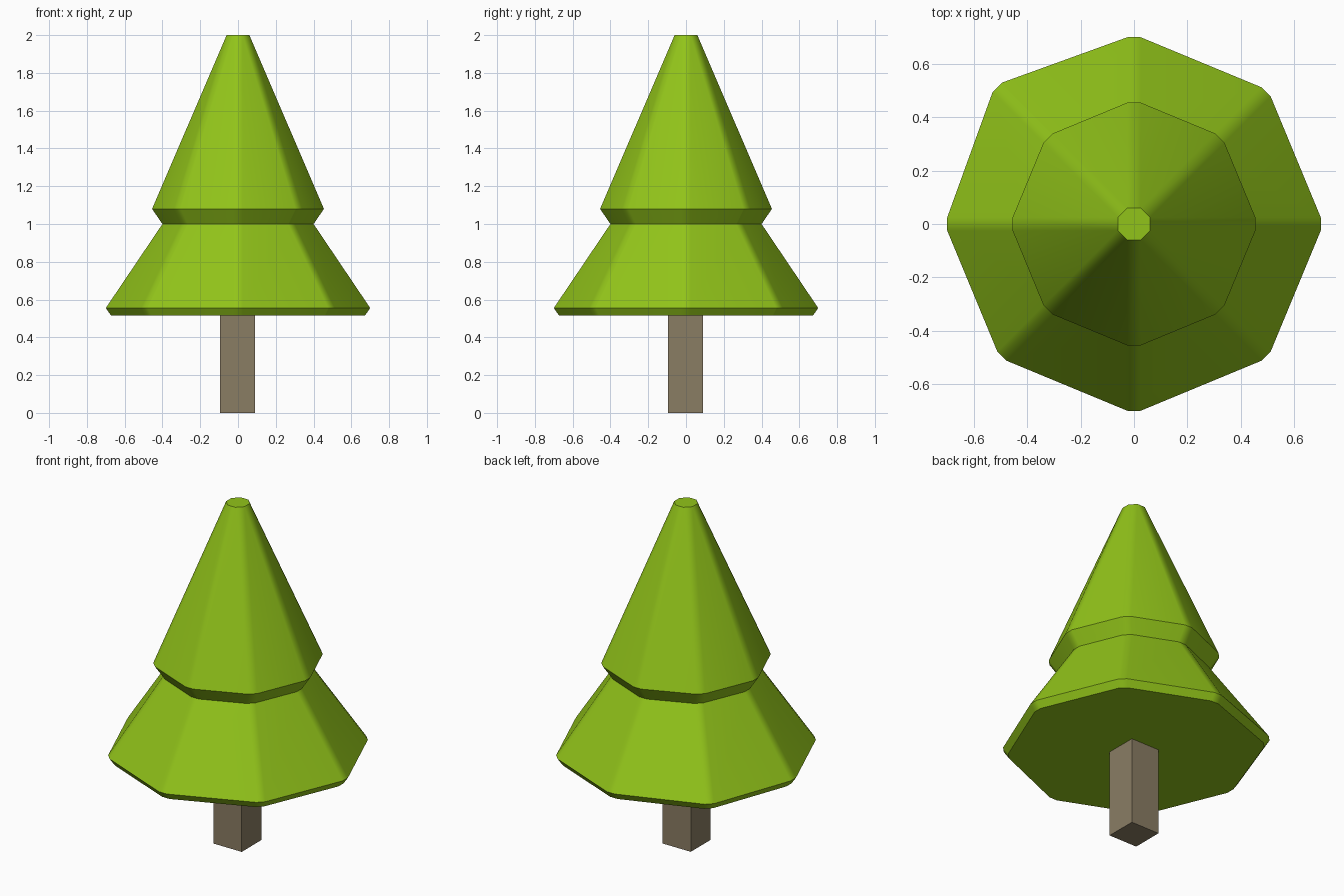
import bpy, bmesh, math

if "Cube" in bpy.data.objects:
    bpy.data.objects.remove(bpy.data.objects["Cube"])

def material(name, color):
    m = bpy.data.materials.new(name)
    m.diffuse_color = color
    m.use_nodes = True
    m.node_tree.nodes["Principled BSDF"].inputs["Base Color"].default_value = m.diffuse_color
    return m

# Foliage: octagonal tiers with narrow chamfered corners, lofted ring by ring
profile = [(0.672, 0.515), (0.70, 0.555), (0.40, 1.0), (0.455, 1.08), (0.06, 2.0)]
half_flat = 0.06 * math.tan(math.pi / 8)  # chamfers meet exactly at the tip
bm = bmesh.new()
rings = []
for r, z in profile:
    ring = []
    for k in range(8):
        a = k * math.pi / 4
        # one back-left corner of the skirt flares out slightly
        rad = r * 1.035 if k == 3 and z < 0.9 else r
        for s in (-half_flat, half_flat):
            ring.append(bm.verts.new((rad * math.cos(a) - s * math.sin(a),
                                      rad * math.sin(a) + s * math.cos(a), z)))
    rings.append(ring)
for low, high in zip(rings, rings[1:]):
    for i in range(16):
        j = (i + 1) % 16
        bm.faces.new((low[i], low[j], high[j], high[i]))
bm.faces.new(rings[0][::-1])
bm.faces.new(rings[-1])
bmesh.ops.remove_doubles(bm, verts=bm.verts, dist=0.001)
bmesh.ops.recalc_face_normals(bm, faces=bm.faces)
mesh = bpy.data.meshes.new("foliage")
bm.to_mesh(mesh)
bm.free()
foliage = bpy.data.objects.new("foliage", mesh)
bpy.context.collection.objects.link(foliage)
mesh.materials.append(material("leaf_green", (0.285, 0.55, 0.01, 1)))

# Soft corners between flat sides, crisp tier edges
bpy.context.view_layer.objects.active = foliage
foliage.select_set(True)
bpy.ops.object.shade_smooth_by_angle(angle=math.radians(35))
weighted = foliage.modifiers.new("flat_sides", 'WEIGHTED_NORMAL')
weighted.keep_sharp = True
foliage.select_set(False)

# Trunk: square post
bpy.ops.mesh.primitive_cube_add(size=1, location=(-0.002, -0.002, 0.2575))
trunk = bpy.context.object
trunk.name = "trunk"
trunk.scale = (0.185, 0.185, 0.515)
bpy.ops.object.transform_apply(location=False, rotation=False, scale=True)
trunk.data.materials.append(material("bark", (0.255, 0.205, 0.127, 1)))
